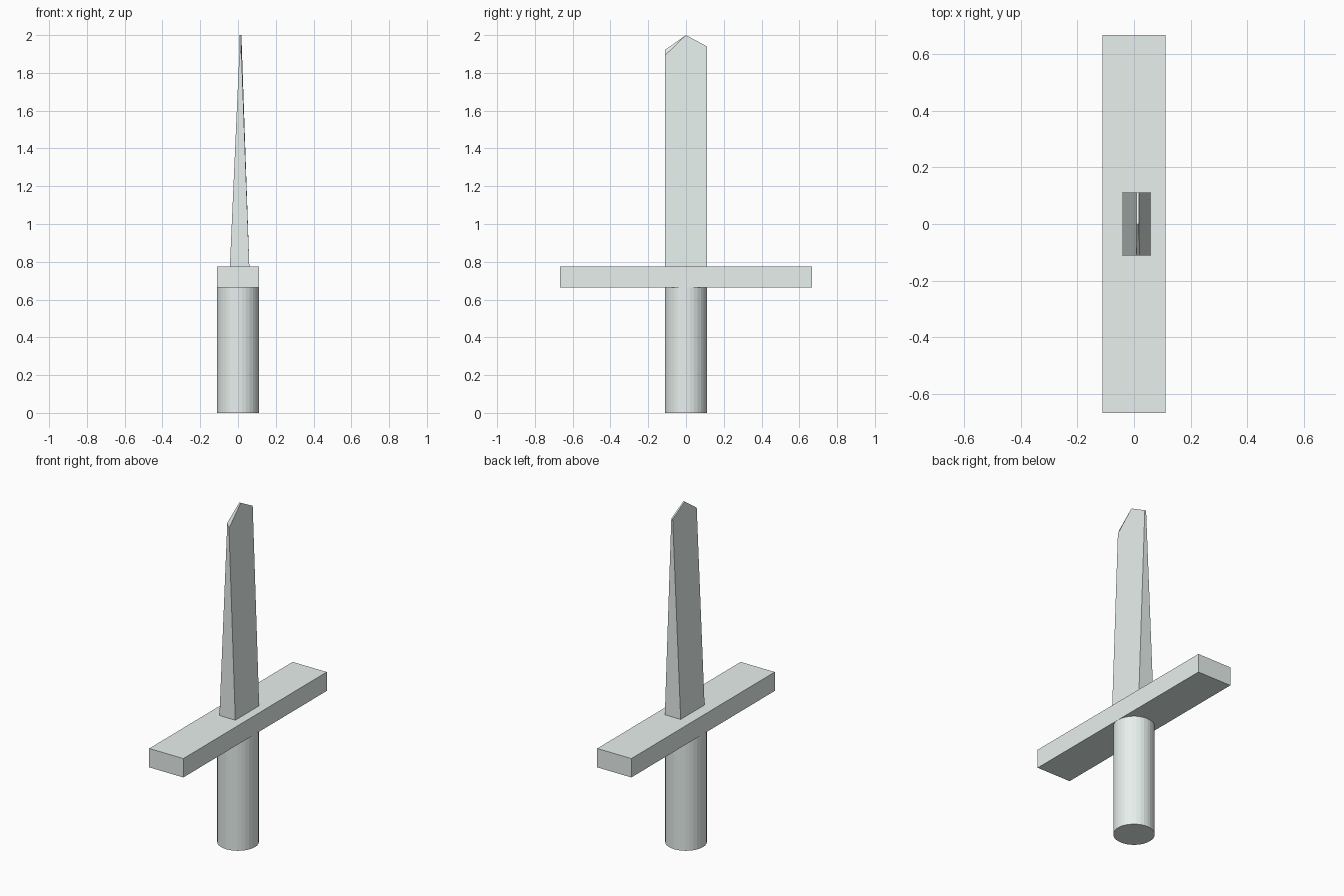
import bpy, bmesh

if "Cube" in bpy.data.objects:
    bpy.data.objects.remove(bpy.data.objects["Cube"])

metal = bpy.data.materials.new("pale_metal")
metal.diffuse_color = (0.80, 0.87, 0.85, 1)
metal.use_nodes = True
metal.node_tree.nodes["Principled BSDF"].inputs["Base Color"].default_value = metal.diffuse_color

# Round grip
bpy.ops.mesh.primitive_cylinder_add(vertices=32, radius=0.111, depth=0.667,
                                    location=(0, 0, 0.3335))
grip = bpy.context.object
grip.name = "grip"

# Flat crossguard
bpy.ops.mesh.primitive_cube_add(size=1, location=(0, 0, 0.7195))
guard = bpy.context.object
guard.name = "crossguard"
guard.scale = (0.222, 1.333, 0.111)
bpy.ops.object.transform_apply(location=False, rotation=False, scale=True)

# Tapered blade: two pentagonal sides (x, y, z) joined by a strip; the front bevel is uneven
left = [(-0.043, -0.111, 0.775), (0.008, -0.111, 1.922), (0.009, 0, 2.0),
        (0.009, 0.111, 1.94), (-0.043, 0.111, 0.775)]
right = [(0.060, -0.111, 0.775), (0.019, -0.111, 1.893), (0.018, 0, 2.0),
         (0.018, 0.111, 1.94), (0.060, 0.111, 0.775)]
bm = bmesh.new()
a = [bm.verts.new(co) for co in left]
b = [bm.verts.new(co) for co in right]
bm.faces.new(a)
bm.faces.new(b)
for i in range(5):
    j = (i + 1) % 5
    bm.faces.new((a[i], a[j], b[j], b[i]))
bmesh.ops.recalc_face_normals(bm, faces=bm.faces[:])
mesh = bpy.data.meshes.new("blade")
bm.to_mesh(mesh)
bm.free()
blade = bpy.data.objects.new("blade", mesh)
bpy.context.collection.objects.link(blade)

for part in (grip, guard, blade):
    part.data.materials.append(metal)
